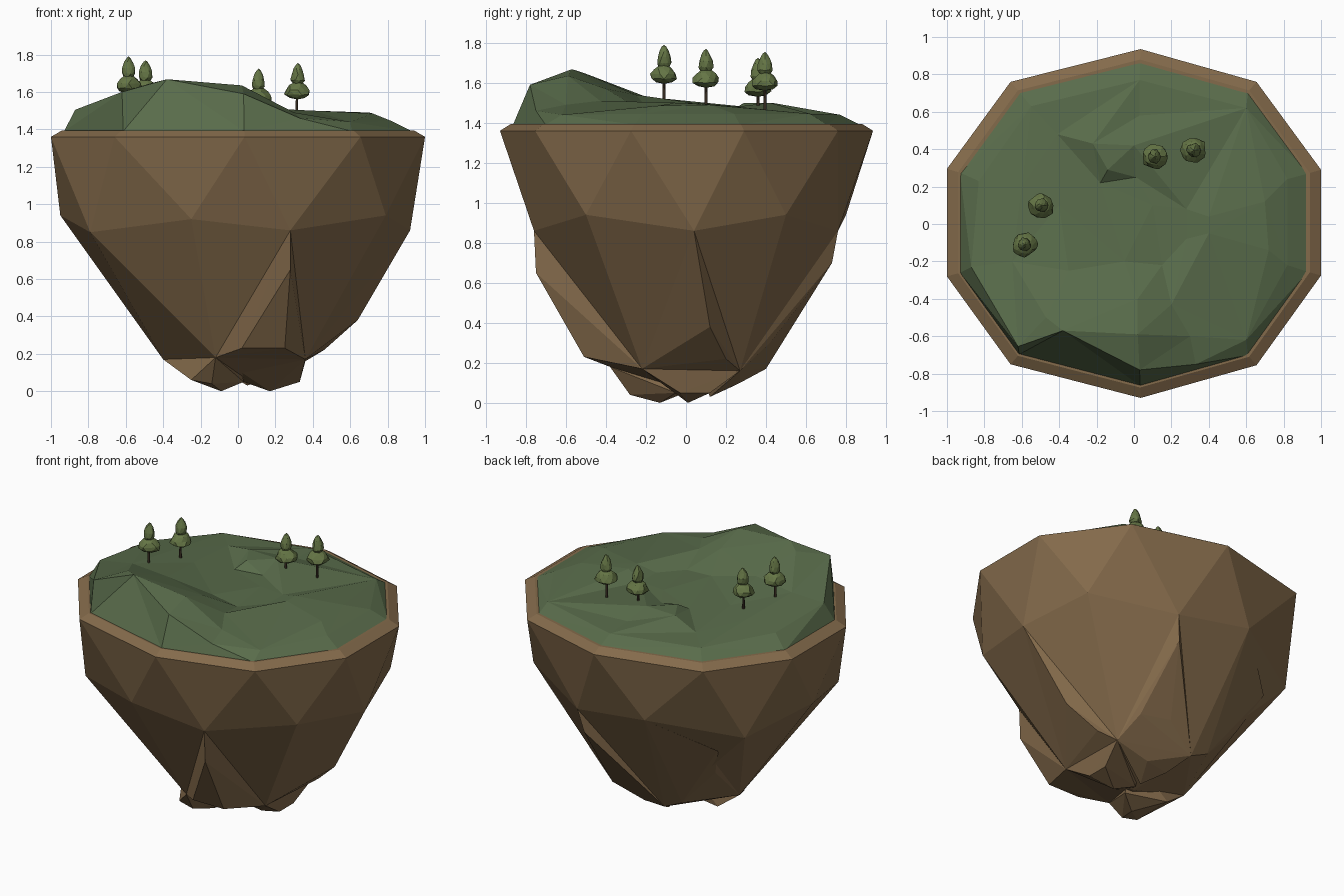
import bpy, bmesh, math, random
from mathutils import Vector, Matrix
from mathutils.geometry import delaunay_2d_cdt

if "Cube" in bpy.data.objects:
    bpy.data.objects.remove(bpy.data.objects["Cube"])

random.seed(4)


def material(name, rgb):
    m = bpy.data.materials.new(name)
    m.diffuse_color = (*rgb, 1)
    m.use_nodes = True
    m.node_tree.nodes["Principled BSDF"].inputs["Base Color"].default_value = m.diffuse_color
    return m


EARTH = material("earth", (0.23, 0.145, 0.07))
GRASS = material("grass", (0.10, 0.15, 0.07))
LEAF = material("leaf", (0.13, 0.18, 0.06))
BARK = material("bark", (0.06, 0.04, 0.025))
STONE = material("stone", (0.12, 0.12, 0.14))


def finish(bm, name, mat):
    me = bpy.data.meshes.new(name)
    bm.to_mesh(me)
    bm.free()
    me.materials.append(mat)
    ob = bpy.data.objects.new(name, me)
    bpy.context.collection.objects.link(ob)
    return ob


def hull(name, pts, mat):
    bm = bmesh.new()
    for p in pts:
        bm.verts.new(p)
    r = bmesh.ops.convex_hull(bm, input=bm.verts[:])
    loose = [v for v in bm.verts if not v.link_faces]
    bmesh.ops.delete(bm, geom=loose, context='VERTS')
    bmesh.ops.recalc_face_normals(bm, faces=bm.faces[:])
    return finish(bm, name, mat)


# Main rock: ten-sided rim tapering through two rings
RIM = [(1, .29), (.655, .76), (.035, .935), (-.66, .76), (-1, .295),
       (-1, -.28), (-.66, -.75), (.035, -.93), (.655, -.755), (1, -.275)]
mid = [(.92, .04, .86), (.79, .5, .94), (.28, .76, .86), (-.25, .8, .94), (-.79, .5, .85),
       (-.95, 0, .94), (-.79, -.5, .85), (-.25, -.78, .92), (.28, -.76, .86), (.79, -.5, .94)]
low = [(.36, .27, .16), (-.12, .40, .17), (-.40, 0, .17), (-.12, -.38, .18), (.36, -.22, .17)]
a, b, c, d, e = low
hull("rock_body",
     [(x, y, 1.36) for x, y in RIM] + [(x * .94, y * .94, 1.395) for x, y in RIM]
     + mid + low + [(0, 0, .06)], EARTH)

# Protruding ridges on the lower slopes
ridges = {
    "front": [mid[8], (.28, -.75, .65), (.02, -.51, .23), (.25, -.51, .23), d, e],
    "right": [mid[0], (.64, .12, .38), (.46, .2, .22), a, e],
    "back": [mid[2], (.25, .73, .70), (.1, .47, .31), (.3, .42, .3), a, b],
    "back_left": [(-.6, .52, .72), (-.5, .4, .5), (-.25, .4, .23), mid[3], b, c],
}
for n, pts in ridges.items():
    hull("rock_ridge_" + n, pts + [(0, 0, .5)], EARTH)

# Knobbly underside lumps
hull("rock_lump_left", [c, d, (-.25, -.27, .06), (-.09, -.13, 0), (-.14, -.28, .04),
                        (.03, -.05, .05), (-.25, .02, .06), (0, 0, .3)], EARTH)
hull("rock_lump_right", [a, e, (.17, .01, 0), (.33, .12, .05), (.33, -.03, .05),
                         (.03, .05, .05), (-.1, -.2, .18), (0, .1, .3)], EARTH)
hull("rock_lump_back", [a, b, (.12, .27, .10), (-.05, .25, .09), (.05, .12, .03), (0, 0, .3)], EARTH)

# Grass: raised shelf and hills triangulated across the top
shelf = [(.6, .62, 1.445), (.03, .77, 1.44), (-.55, .63, 1.445), (-.83, .23, 1.47),
         (-.87, -.23, 1.505), (-.62, -.655, 1.60), (.03, -.78, 1.59), (.33, -.75, 1.46),
         (.6, -.62, 1.44), (.82, -.22, 1.445), (.82, .24, 1.445)]
hill = [(-.47, -.5, 1.645), (-.38, -.57, 1.668), (.02, -.59, 1.635), (.02, -.4, 1.57),
        (.2, -.43, 1.51), (.3, -.6, 1.49), (-.65, -.2, 1.53), (-.35, -.25, 1.54),
        (-.05, -.2, 1.48), (.15, -.22, 1.46), (-.4, .1, 1.49), (-.6, .2, 1.49), (.1, .1, 1.46)]
knolls = [(-.41, .48, 1.455), (.03, .58, 1.45), (-.18, .22, 1.455), (.01, .25, 1.455),
          (-.22, .43, 1.5), (0, .42, 1.5), (-.14, .29, 1.5),
          (.28, .08, 1.46), (.4, .04, 1.5), (.7, .12, 1.49),
          (.28, -.08, 1.46), (.4, -.05, 1.5), (.72, -.14, 1.485)]
pts = [(x * .93, y * .93, 1.39) for x, y in RIM] + shelf + hill + knolls
co, _, faces, orig, _, _ = delaunay_2d_cdt([Vector(p[:2]) for p in pts], [], [], 0, 1e-5)
bm = bmesh.new()
vs = [bm.verts.new((v.x, v.y, pts[o[0]][2])) for v, o in zip(co, orig)]
for f in faces:
    bm.faces.new([vs[i] for i in f])
finish(bm, "grass_top", GRASS)


def blob(name, loc, scale, mat, taper=0.0, jitter=.12, sub=2):
    bm = bmesh.new()
    bmesh.ops.create_icosphere(bm, subdivisions=sub, radius=1)
    for v in bm.verts:
        k = 1 - taper * v.co.z
        j = 1 + random.uniform(-jitter, jitter)
        v.co = Vector((v.co.x * k * scale[0] * j, v.co.y * k * scale[1] * j, v.co.z * scale[2]))
        v.co += Vector(loc)
    return finish(bm, name, mat)


# Trees: thin trunk, wide lower crown, pointed upper crown
for i, (x, y, top) in enumerate([(-.585, -.11, 1.79), (-.495, .1, 1.77),
                                 (.11, .36, 1.725), (.32, .395, 1.755)]):
    bm = bmesh.new()
    bmesh.ops.create_cone(bm, cap_ends=True, segments=6, radius1=.009, radius2=.006, depth=.2,
                          matrix=Matrix.Translation((x - .005, y, top - .22)))
    finish(bm, f"trunk_{i}", BARK)
    blob(f"crown_lower_{i}", (x, y, top - .145), (.064, .064, .05), LEAF, .4)
    blob(f"crown_upper_{i}", (x, y, top - .062), (.034, .034, .062), LEAF, .45)

# Small boulder
blob("boulder", (.375, -.215, 1.472), (.032, .03, .016), STONE, sub=1)
